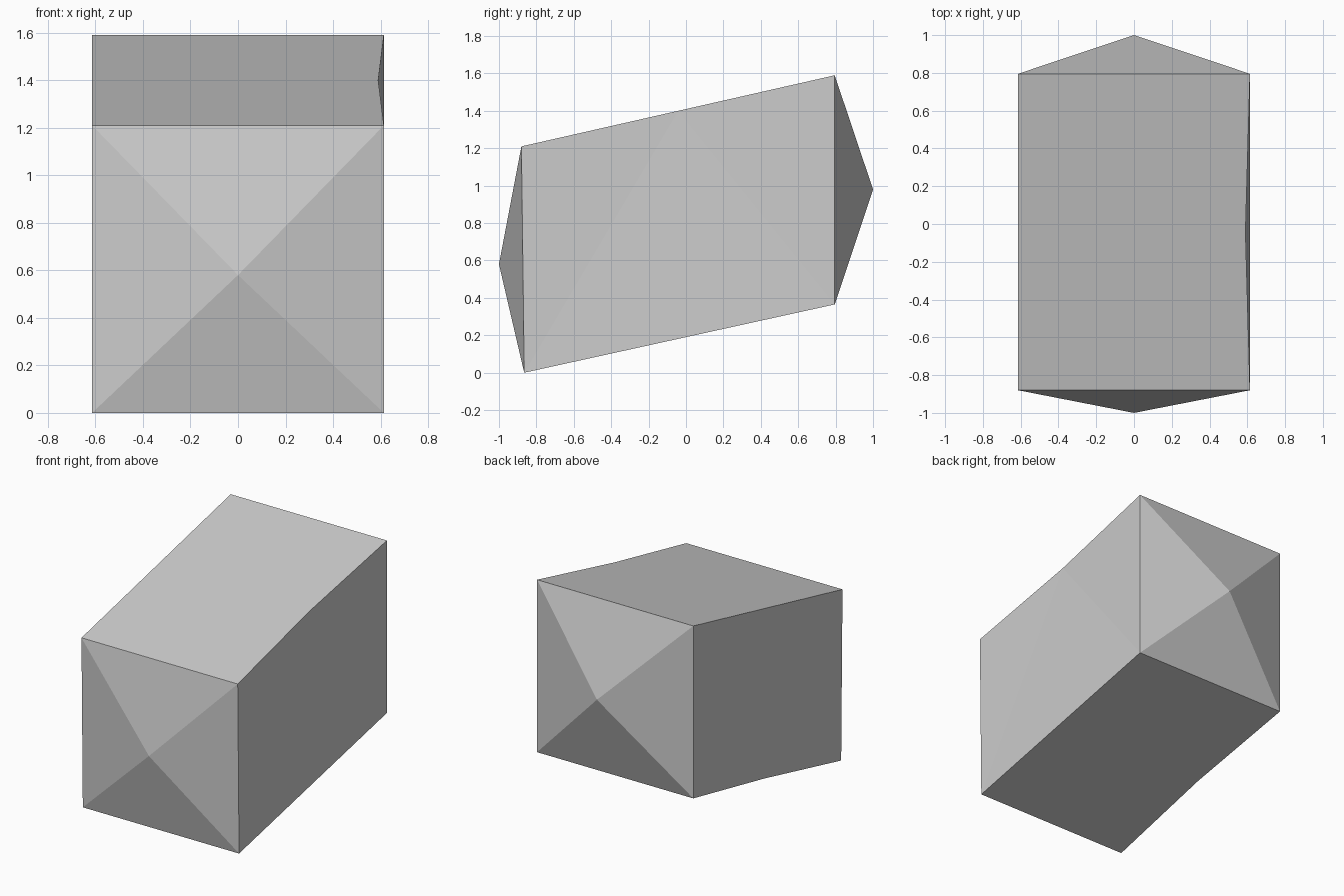
import bpy
import bmesh
from mathutils import Vector

cube = bpy.data.objects.get("Cube")
if cube:
    bpy.data.objects.remove(cube, do_unlink=True)

HALF_W = 0.614
# Corner (y, z) keyed by the signs of y and z of the starting cube
CORNERS = {(-1, -1): (-0.865, 0.0), (-1, 1): (-0.88, 1.21),
           (1, -1): (0.795, 0.365), (1, 1): (0.795, 1.59)}
APEX = {-1: Vector((0, -1, 0.58)), 1: Vector((0, 1, 0.98))}
DENT = 0.024


def sign(v):
    return 1 if v > 0 else -1


# Slanted box
bm = bmesh.new()
bmesh.ops.create_cube(bm, size=2)
for v in bm.verts:
    y, z = CORNERS[sign(v.co.y), sign(v.co.z)]
    v.co = (HALF_W * sign(v.co.x), y, z)
bm.normal_update()

# Shallow pyramid on each end
ends = [f for f in bm.faces if abs(f.normal.y) > 0.8]
for v in bmesh.ops.poke(bm, faces=ends)["verts"]:
    v.co = APEX[sign(v.co.y)]

# Pinch the top edge of one side and the bottom edge of the other
for side in (1, -1):
    long_edges = [e for e in bm.edges
                  if all(v.co.x * side > 0.5 for v in e.verts)
                  and abs(e.verts[0].co.y - e.verts[1].co.y) > 1]
    edge = max(long_edges, key=lambda e: side * sum(v.co.z for v in e.verts))
    _, mid = bmesh.utils.edge_split(edge, edge.verts[0], 0.5)
    mid.co.x -= side * DENT
    # Fan the side panel from the pinched point
    panel = next(f for f in mid.link_faces
                 if all(v.co.x * side > 0.5 for v in f.verts))
    opposite = [v for v in panel.verts if v is not mid
                and not any(mid in e.verts for e in v.link_edges)]
    for v in opposite:
        bmesh.ops.connect_verts(bm, verts=[mid, v])

bmesh.ops.recalc_face_normals(bm, faces=bm.faces[:])
mesh = bpy.data.meshes.new("slanted_block")
bm.to_mesh(mesh)
bm.free()

# Plain grey
grey = bpy.data.materials.new("plain_grey")
grey.use_nodes = True
colour = (0.6, 0.6, 0.6, 1)
grey.diffuse_color = colour
grey.node_tree.nodes["Principled BSDF"].inputs["Base Color"].default_value = colour
mesh.materials.append(grey)

block = bpy.data.objects.new("slanted_block", mesh)
bpy.context.collection.objects.link(block)
